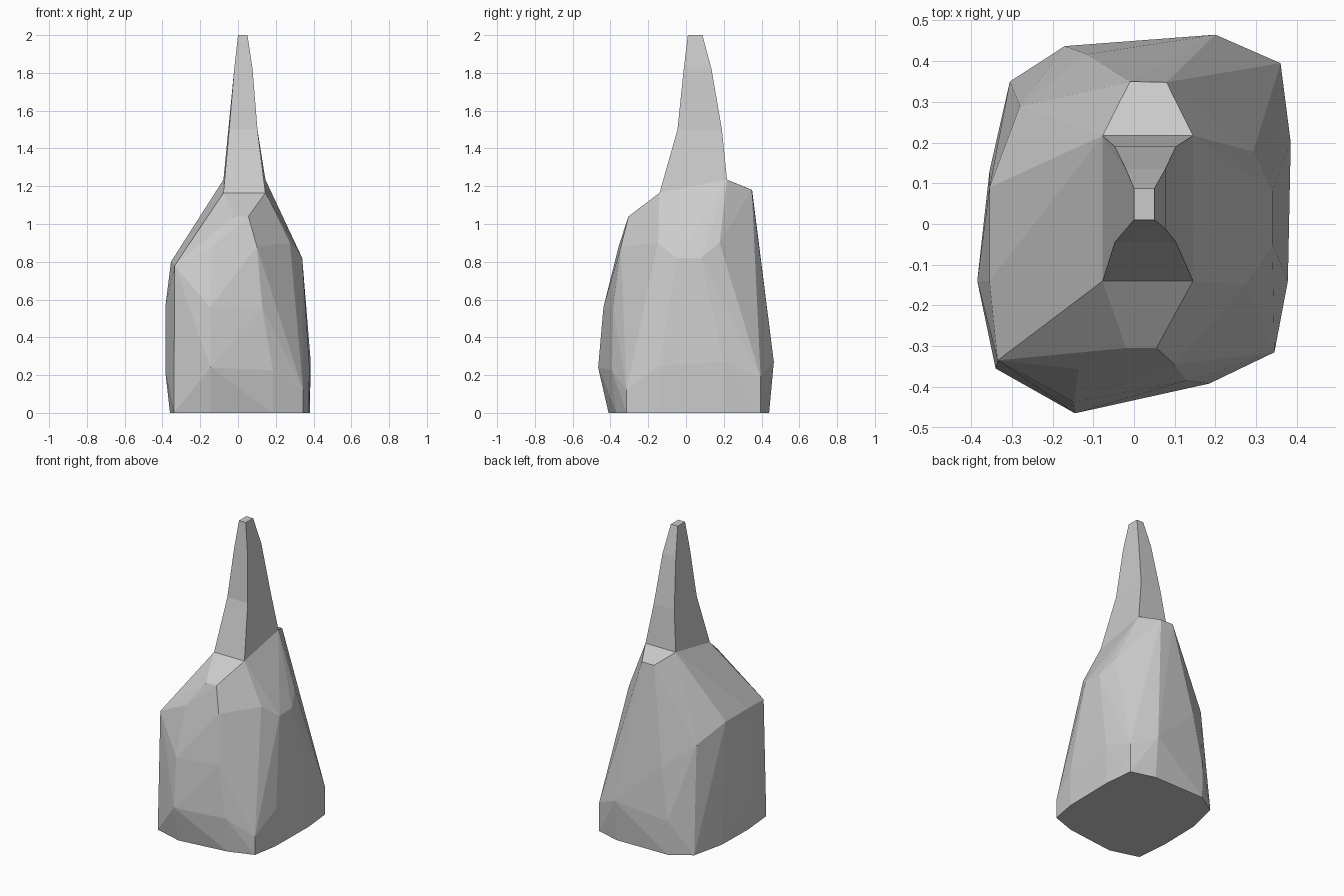
import bpy, bmesh

# Faceted lower rock: corner points grouped by side, wrapped in a convex hull
base = [(-.15, -.41), (-.34, -.355), (-.36, -.14), (-.355, .13), (-.305, .35), (-.17, .435),
        (.2, .44), (.36, .395), (.38, .2), (.375, -.145), (.345, -.315), (.185, -.37)]
front = [(-.145, -.465, .24), (.185, -.392, .225), (-.148, -.437, .56), (.128, -.385, .56),
         (-.135, -.357, .88), (.1, -.345, .88), (-.02, -.305, 1.04), (.055, -.305, 1.04)]
right = [(.345, -.315, .12), (.3, -.27, .33), (.378, -.14, .25), (.385, .2, .27),
         (.36, .395, .19), (.325, .33, .4), (.34, -.05, .82), (.34, .08, .82),
         (.275, -.148, .9), (.293, .178, .9)]
back = [(.2, .465, .27), (-.17, .437, .22), (.145, .42, .56), (-.115, .417, .56),
        (.125, .378, .88), (-.06, .375, .88), (.08, .348, 1.18), (-.01, .35, 1.18)]
left = [(-.34, -.345, .24), (-.335, -.335, .78), (-.385, -.14, .22), (-.385, -.14, .56),
        (-.355, -.14, .8), (-.355, .09, .8), (-.28, .29, .7), (-.222, -.14, .95), (-.215, .185, .95)]

bm = bmesh.new()


def spire_ring(x0, x1, y0, y1, zf, zb):
    return [bm.verts.new(p) for p in ((x0, y0, zf), (x1, y0, zf), (x1, y1, zb), (x0, y1, zb))]


for p in [(x, y, 0) for x, y in base] + front + right + back + left:
    bm.verts.new(p)
shoulder = spire_ring(-.077, .145, -.14, .217, 1.165, 1.235)
bmesh.ops.convex_hull(bm, input=bm.verts[:])

# Open the shoulder, then loft the four-sided spire up from it
cap = [f for f in bm.faces if all(v in shoulder for v in f.verts)]
bmesh.ops.delete(bm, geom=cap, context='FACES')
prev = shoulder
for x0, x1, y0, y1, z in [(-.047, .103, -.045, .19, 1.5),
                          (-.02, .077, -.012, .135, 1.82),
                          (0, .05, .01, .087, 2)]:
    ring = spire_ring(x0, x1, y0, y1, z, z)
    for i in range(4):
        j = (i + 1) % 4
        bm.faces.new((prev[i], prev[j], ring[j], ring[i]))
    prev = ring
bm.faces.new(prev)

# Clean up loose points and merge flat facets
bmesh.ops.delete(bm, geom=[v for v in bm.verts if not v.link_faces], context='VERTS')
bmesh.ops.dissolve_limit(bm, angle_limit=.03, verts=bm.verts[:], edges=bm.edges[:])
bmesh.ops.recalc_face_normals(bm, faces=bm.faces[:])

mesh = bpy.data.meshes.new("rock_spire")
bm.to_mesh(mesh)
bm.free()
bpy.context.collection.objects.link(bpy.data.objects.new("rock_spire", mesh))
